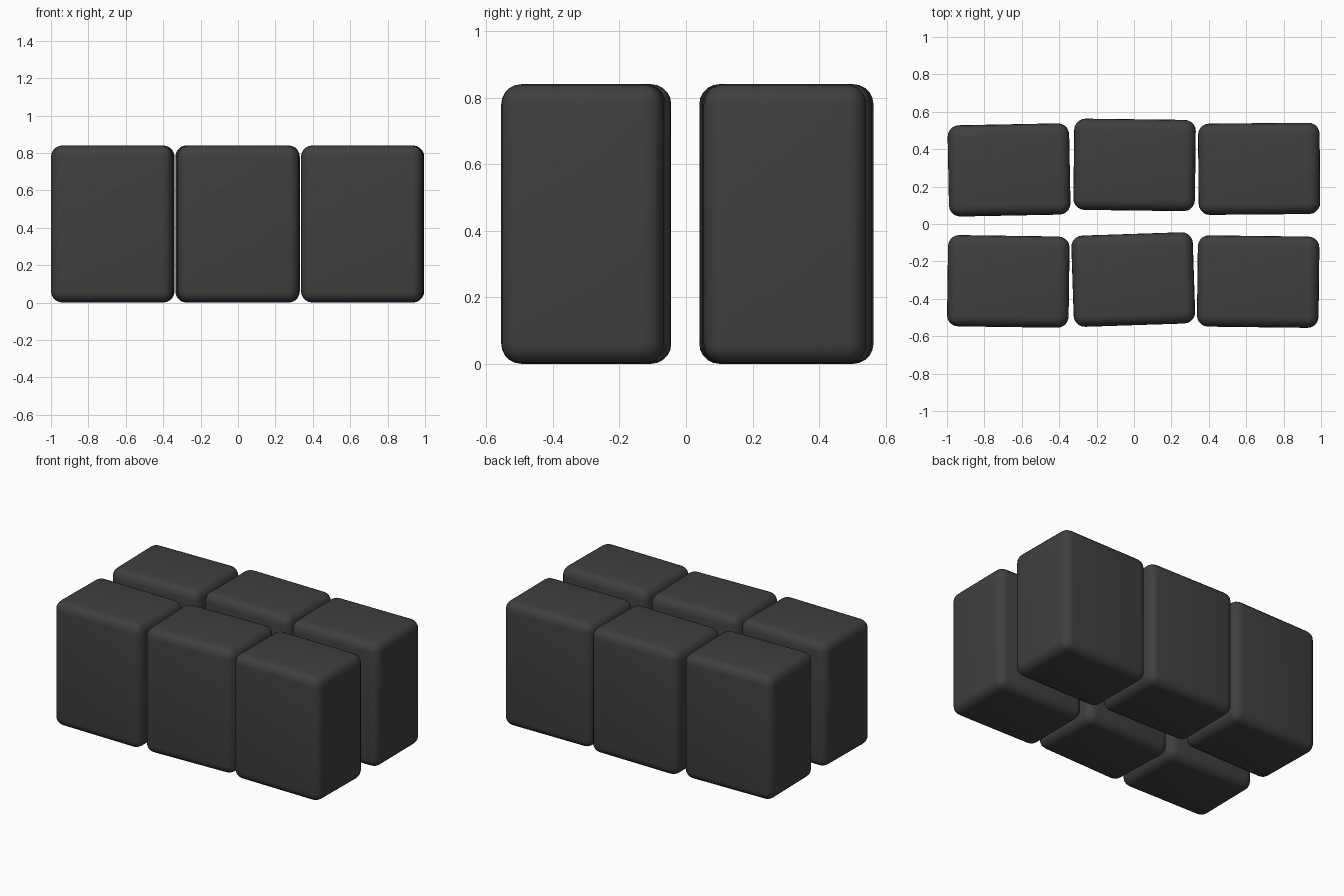
import bpy
from math import radians

cube = bpy.data.objects.get("Cube")
if cube:
    bpy.data.objects.remove(cube, do_unlink=True)

# Dark charcoal surface
charcoal = bpy.data.materials.new("charcoal")
charcoal.use_nodes = True
color = (0.05, 0.05, 0.05, 1)
charcoal.diffuse_color = color
charcoal.node_tree.nodes["Principled BSDF"].inputs["Base Color"].default_value = color

WIDTH, DEPTH, HEIGHT, ROUNDING = 0.65, 0.488, 0.84, 0.06


def rounded_block(name, x, y, turn):
    bpy.ops.mesh.primitive_cube_add(size=1, location=(x, y, HEIGHT / 2))
    block = bpy.context.object
    block.name = name
    block.scale = (WIDTH, DEPTH, HEIGHT)
    bpy.ops.object.transform_apply(location=False, rotation=False, scale=True)
    block.rotation_euler.z = radians(turn)
    block.data.materials.append(charcoal)
    bevel = block.modifiers.new("rounded edges", 'BEVEL')
    bevel.width = ROUNDING
    bevel.segments = 5
    bpy.ops.object.modifier_apply(modifier=bevel.name)
    bpy.ops.object.shade_smooth_by_angle(angle=radians(40))


# Two rows of three blocks, each turned slightly
rounded_block("back_right_block", -0.668, 0.289, 1.1)
rounded_block("back_middle_block", 0.003, 0.316, -0.7)
rounded_block("back_left_block", 0.669, 0.295, 0.5)
rounded_block("front_right_block", -0.672, -0.307, -0.8)
rounded_block("front_middle_block", -0.004, -0.297, 1.9)
rounded_block("front_left_block", 0.664, -0.308, -0.7)
